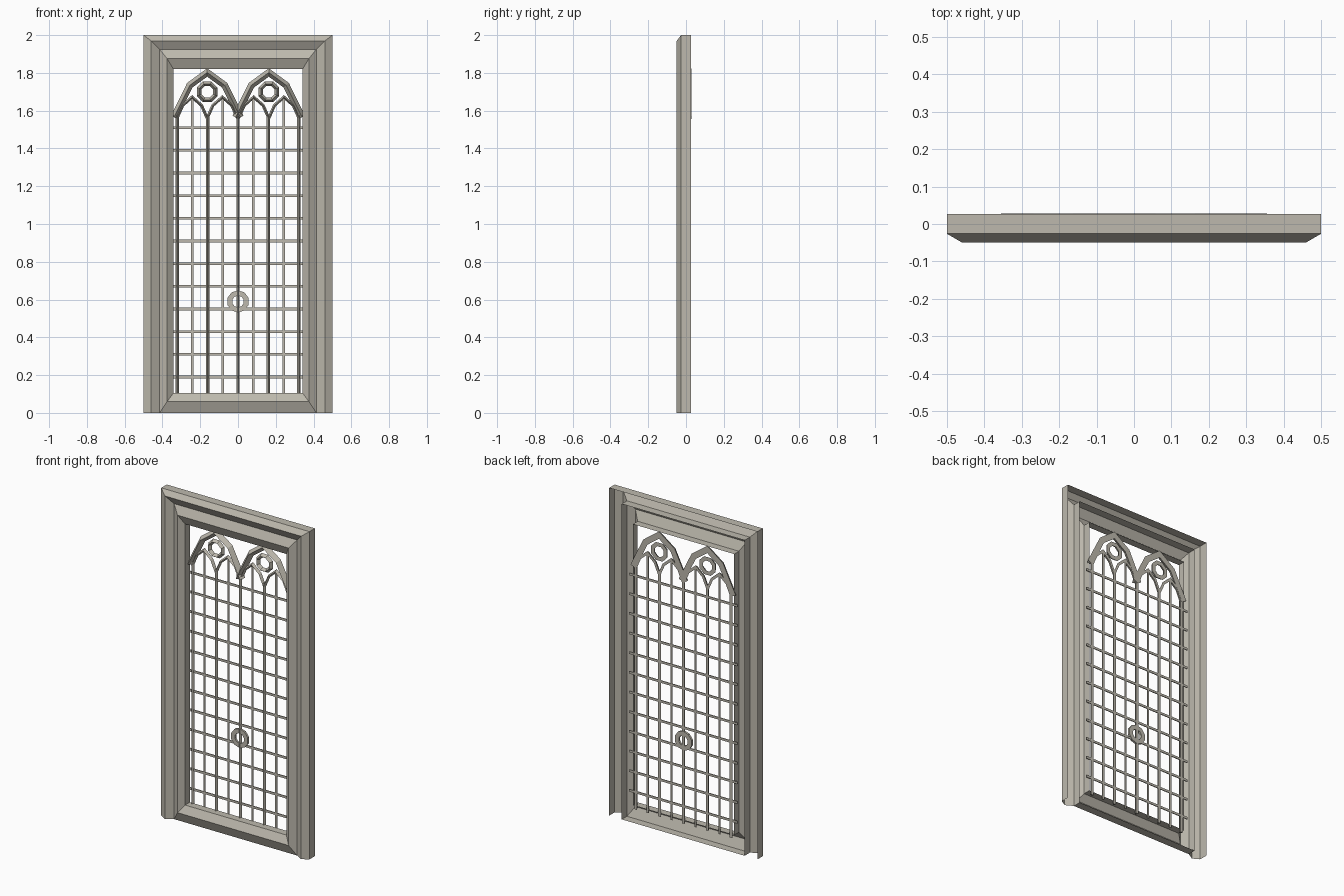
import bpy
import bmesh
from math import sin, cos, pi
from mathutils import Vector

cube = bpy.data.objects.get("Cube")
if cube:
    bpy.data.objects.remove(cube, do_unlink=True)

stone = bpy.data.materials.new("warm grey stone")
stone.use_nodes = True
colour = (0.51, 0.485, 0.42, 1)
stone.diffuse_color = colour
stone.node_tree.nodes["Principled BSDF"].inputs["Base Color"].default_value = colour


def loft(name, loops, ring=False, tube=False):
    """Skin rows of points; ring closes each row, tube joins last row to first."""
    bm = bmesh.new()
    rows = [[bm.verts.new(p) for p in loop] for loop in loops]
    pairs = list(zip(rows, rows[1:])) + ([(rows[-1], rows[0])] if tube else [])
    n = len(rows[0])
    for a, b in pairs:
        for i in range(n if ring else n - 1):
            j = (i + 1) % n
            bm.faces.new((a[i], a[j], b[j], b[i]))
    if tube and not ring:
        bm.faces.new([r[0] for r in rows])
        bm.faces.new([r[-1] for r in rows])
    bmesh.ops.recalc_face_normals(bm, faces=bm.faces)
    mesh = bpy.data.meshes.new(name)
    bm.to_mesh(mesh)
    bm.free()
    mesh.materials.append(stone)
    obj = bpy.data.objects.new(name, mesh)
    bpy.context.collection.objects.link(obj)
    return obj


def bar(name, path, profile, closed=False):
    """Sweep a (sideways, y) section along an x-z path with mitred corners."""
    pts = [Vector(p) for p in path]
    n = len(pts)
    sides = []
    for i, p in enumerate(pts):
        before = pts[i - 1] if i or closed else None
        after = pts[(i + 1) % n] if i < n - 1 or closed else None
        d0 = (p - before).normalized() if before else (after - p).normalized()
        d1 = (after - p).normalized() if after else d0
        t = (d0 + d1).normalized()
        sides.append(Vector((-t.y, t.x)) / max(t.dot(d1), 0.4))
    loops = [[(p.x + s.x * o, y, p.y + s.y * o) for p, s in zip(pts, sides)]
             for o, y in profile]
    return loft(name, loops, ring=closed, tube=True)


def box(half, front, back):
    return [(-half, front), (half, front), (half, back), (-half, back)]


def ridge(half, front, back):
    return [(-half, back), (0, front), (half, back)]


def circle(x, z, r, n):
    return [(x + r * cos(2 * pi * (i + .5) / n), z + r * sin(2 * pi * (i + .5) / n))
            for i in range(n)]


# Outer casing: open-bottomed moulding with a hollow back
loft("outer_casing", [[(-w, y, 0), (-w, y, t), (w, y, t), (w, y, 0)]
                      for w, t, y in [(.5, 2, .027), (.5, 2, -.026),
                                      (.46, 1.97, -.049), (.415, 1.925, -.023)]])

# Inner frame: hollow ridged moulding on all four sides, with deep edges
loft("inner_frame", [[(-w, y, b), (-w, y, t), (w, y, t), (w, y, b)]
                     for w, b, t, y in [(.415, 0, 1.925, .027),
                                        (.415, 0, 1.925, -.023),
                                        (.375, .06, 1.875, -.048),
                                        (.342, .105, 1.82, -.022),
                                        (.342, .105, 1.82, .024)]], ring=True)

# Main mullions
for i in range(-2, 3):
    top = 1.6 if i == 0 else 1.58
    bar("mullion", [(i * .161, .085), (i * .161, top)], ridge(.009, .01, .026))

# Thin upright bars
for x in (-.242, -.081, .081, .242):
    bar("upright_bar", [(x, .085), (x, 1.67)], box(.006, .021, .026))

# Crossbars
for i in range(12):
    z = .19 + i * .12
    bar("crossbar", [(-.365, z), (.365, z)], box(.007, .021, .026))

# Tracery: two pointed arches, each with a pair of lancets and a roundel
arch = [(.176, 1.565), (.092, 1.735), (0, 1.802)]
lancet = [(.08, 1.56), (.05, 1.628), (0, 1.672)]


def pointed(centre, half):
    left = [(centre - x, z) for x, z in half]
    return left + [(centre + x, z) for x, z in reversed(half[:-1])]


for c in (-.163, .163):
    bar("pointed_arch", pointed(c, arch), ridge(.018, .0, .028))
    for s in (-.08, .08):
        bar("lancet_arch", pointed(c + s, lancet), ridge(.008, .009, .026))
    bar("roundel", circle(c, 1.7, .046, 8), ridge(.012, .006, .026), closed=True)

# Ring handle
bar("ring_handle", circle(0, .59, .045, 10), box(.013, .014, .027), closed=True)
